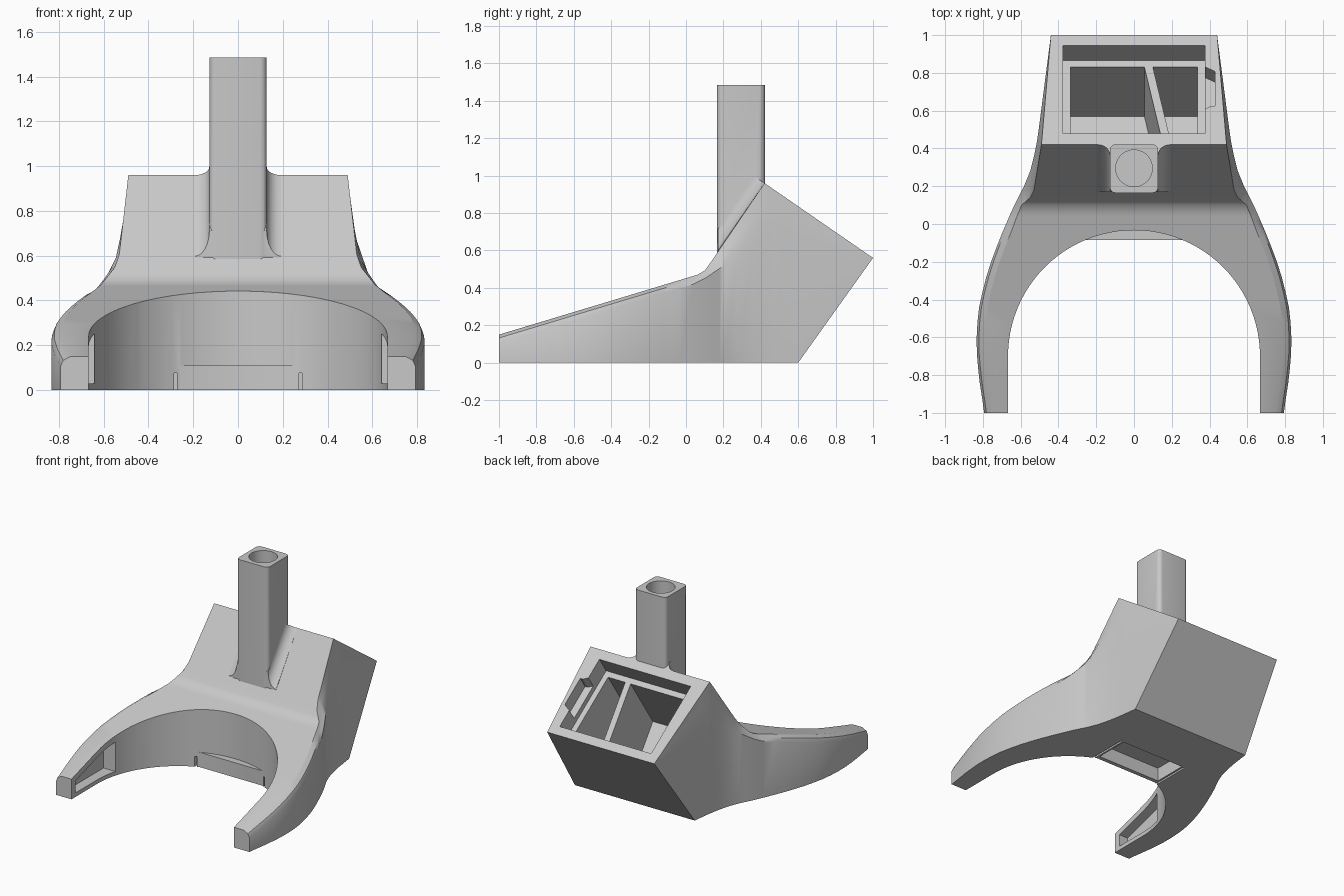
import bpy, bmesh, math
from mathutils import Matrix, Vector

cube = bpy.data.objects.get("Cube")
if cube:
    bpy.data.objects.remove(cube, do_unlink=True)

grey = bpy.data.materials.new("plain_grey")
grey.use_nodes = True
colour = (0.58, 0.58, 0.58, 1)
grey.diffuse_color = colour
grey.node_tree.nodes["Principled BSDF"].inputs["Base Color"].default_value = colour

# Working frames: plan, side profile, and the tilted rear panel
PLAN = Matrix.Identity(4)
SIDE = Matrix(((0, 0, 1, 0), (1, 0, 0, 0), (0, 1, 0, 0), (0, 0, 0, 1)))
RIDGE = Vector((0, 0.42, 0.96))
DOWN = Vector((0, 0.58, -0.40)).normalized()
ACROSS = Vector((1, 0, 0))
OUT = ACROSS.cross(DOWN)


def frame(x, y, z, origin):
    m = Matrix((x, y, z)).transposed().to_4x4()
    m.translation = origin
    return m


PANEL = frame(ACROSS, DOWN, OUT, RIDGE)


def make_object(name, bm):
    bmesh.ops.recalc_face_normals(bm, faces=bm.faces)
    mesh = bpy.data.meshes.new(name)
    bm.to_mesh(mesh)
    bm.free()
    mesh.materials.append(grey)
    obj = bpy.data.objects.new(name, mesh)
    bpy.context.collection.objects.link(obj)
    return obj


def trim(bm, point, normal):
    # Cut away everything on the normal's side and close the hole
    geom = bm.verts[:] + bm.edges[:] + bm.faces[:]
    bmesh.ops.bisect_plane(bm, geom=geom, plane_co=point, plane_no=normal, clear_outer=True)
    bmesh.ops.holes_fill(bm, edges=[e for e in bm.edges if e.is_boundary], sides=0)


def prism_mesh(points, low, high, matrix):
    bm = bmesh.new()
    face = bm.faces.new([bm.verts.new((x, y, low)) for x, y in points])
    new = bmesh.ops.extrude_face_region(bm, geom=[face], use_keep_orig=True)["geom"]
    tops = [v for v in new if isinstance(v, bmesh.types.BMVert)]
    bmesh.ops.translate(bm, verts=tops, vec=(0, 0, high - low))
    bm.transform(matrix)
    return bm


def prism(name, points, low, high, matrix=PLAN):
    return make_object(name, prism_mesh(points, low, high, matrix))


def rect(x0, x1, y0, y1):
    return [(x0, y0), (x1, y0), (x1, y1), (x0, y1)]


def arc(cx, cy, r, start, end, steps):
    angles = [math.radians(start + (end - start) * i / steps) for i in range(steps + 1)]
    return [(cx + r * math.cos(a), cy + r * math.sin(a)) for a in angles]


def combine(target, tool, operation):
    mod = target.modifiers.new(tool.name, "BOOLEAN")
    mod.operation, mod.solver, mod.object = operation, "EXACT", tool
    bpy.context.view_layer.objects.active = target
    bpy.ops.object.modifier_apply(modifier=mod.name)
    bpy.data.objects.remove(tool, do_unlink=True)


def polyline(points, y):
    for (a, p), (b, q) in zip(points, points[1:]):
        if y <= b:
            return p + (q - p) * (y - a) / (b - a)
    return points[-1][1]


def smoothline(points, y):
    # Average of nearby samples rounds off the corners
    return sum(polyline(points, max(-1, min(1, y + d * 0.03))) for d in range(-2, 3)) / 5


# Body: lofted along y from bottom, crease and top lines
BASE_WIDTH = [(-1, 0.79), (-0.85, 0.817), (-0.65, 0.836), (-0.45, 0.825), (-0.25, 0.775),
              (-0.1, 0.72), (0.1, 0.635), (0.25, 0.555), (0.42, 0.515), (1, 0.44)]
TOP_WIDTH = [(0.04, 0.62), (0.1, 0.595), (0.14, 0.55), (0.18, 0.53), (0.42, 0.49), (1, 0.44)]
TOP_LINE = [(-1, 0.15), (0.06, 0.47), (0.1, 0.492), (0.14, 0.548), (0.42, 0.96), (1, 0.56)]
CREASE = [(0.04, 0.42), (0.1, 0.45), (0.47, 0.70), (1, 0.56)]


def section(y):
    base, top = smoothline(BASE_WIDTH, y), polyline(TOP_LINE, y)
    bottom = max(0, (y - 0.6) * 1.4)
    if y < 0.04:
        width, crease, bulge = base - 0.045, top - 0.045, 0.73
    else:
        width, crease, bulge = polyline(TOP_WIDTH, y), polyline(CREASE, y), 0.35
    if y > 0.99:
        base = width
    half = [(base, bottom), (base, crease),
            (width + (base - width) * bulge, crease + (top - crease) * 0.6), (width, top)]
    return [(x, y, z) for x, z in half] + [(-x, y, z) for x, z in reversed(half)]


stations = sorted({round(-1 + i * 0.08, 2) for i in range(25)} | {0.06, 0.1, 0.14, 0.18, 0.42, 0.47, 0.6, 1})
bm = bmesh.new()
rings = [[bm.verts.new(p) for p in section(y)] for y in stations]
for a, b in zip(rings, rings[1:]):
    for i in range(len(a)):
        j = (i + 1) % len(a)
        bm.faces.new((a[i], a[j], b[j], b[i]))
bm.faces.new(rings[0])
bmesh.ops.remove_doubles(bm, verts=bm.verts, dist=0.0005)
bmesh.ops.recalc_face_normals(bm, faces=bm.faces)
body = make_object("cradle_body", bm)

# Slight fall-off on one side of the rear panel
falloff = [(-0.33, 0), (-0.7, -0.04), (-0.7, 0.2), (-0.33, 0.2)]
combine(body, prism("panel_falloff", falloff, -0.05, 0.9, frame(ACROSS, OUT, DOWN, RIDGE)), "DIFFERENCE")

# Stem with rounded vertical corners
r, sx, y0, y1 = 0.03, 0.128, 0.165, 0.422
corners = [(sx - r, y1 - r, 0), (r - sx, y1 - r, 90), (r - sx, y0 + r, 180), (sx - r, y0 + r, 270)]
outline = [p for x, y, a in corners for p in arc(x, y, r, a, a + 90, 5)]
combine(body, prism("stem", outline, 0.4, 1.485), "UNION")

# Fillets where the stem meets the sloping front
flare = arc(sx + 0.065, 0.065, 0.065, 180, 270, 6)
flare += [(sx + 0.065, -0.04)]
flare += [(-x, y) for x, y in reversed(flare)]
bm = prism_mesh(flare, -0.6, 0.0, frame(ACROSS, -DOWN, OUT, RIDGE))
trim(bm, Vector((0, y0 + 0.005, 0)), Vector((0, -1, 0)))
combine(body, make_object("stem_fillet", bm), "UNION")

# Round opening between the arms
opening = arc(0, -0.70, 0.667, 0, 180, 48) + [(-0.667, -1.2), (0.667, -1.2)]
combine(body, prism("arm_opening", opening, -0.1, 1), "DIFFERENCE")

# Flat tab at the back of the opening, with its pocket and side slits
combine(body, prism("tab", rect(-0.27, 0.27, -0.085, 0.02), 0, 0.11), "UNION")
combine(body, prism("tab_pocket", rect(-0.26, 0.26, -0.055, 0.2), -0.1, 0.1), "DIFFERENCE")

for side in (-1, 1):
    x = side * 0.28
    combine(body, prism("tab_slit", rect(x - 0.007, x + 0.007, -0.2, 0.2), -0.1, 0.075), "DIFFERENCE")
    # Recess on the inner face of each arm
    recess = [(-0.95, 0.03), (-0.52, 0.03), (-0.52, 0.25), (-0.95, 0.12)]
    low, high = sorted((side * 0.6, side * 0.74))
    combine(body, prism("arm_recess", recess, low, high, SIDE), "DIFFERENCE")

# Rear compartment: shallow tray, two deep bays beside a slanting rib, side notch
tray = prism("tray", rect(-0.375, 0.375, 0.073, 0.638), -0.14, 0.1, PANEL)
combine(body, tray, "DIFFERENCE")
front, back = 0.115, 0.595
bays = [[(-0.335, front), (0.15, front), (0.055, back), (-0.335, back)],
        [(0.195, front), (0.335, front), (0.335, back), (0.10, back)]]
for bay in bays:
    combine(body, prism("bay", bay, -0.6, -0.1, PANEL), "DIFFERENCE")
notch = [(0.36, 0.22), (0.41, 0.25), (0.43, 0.25), (0.43, 0.47), (0.36, 0.51)]
combine(body, prism("notch", notch, -0.1, 0.1, PANEL), "DIFFERENCE")

# Bore in the top of the stem
combine(body, prism("stem_bore", arc(0, 0.295, 0.097, 0, 350, 35), 1.05, 1.6), "DIFFERENCE")

# Smooth curves with crisp edges
bpy.ops.object.select_all(action="DESELECT")
body.select_set(True)
bpy.context.view_layer.objects.active = body
bpy.ops.object.shade_smooth_by_angle(angle=math.radians(28))
